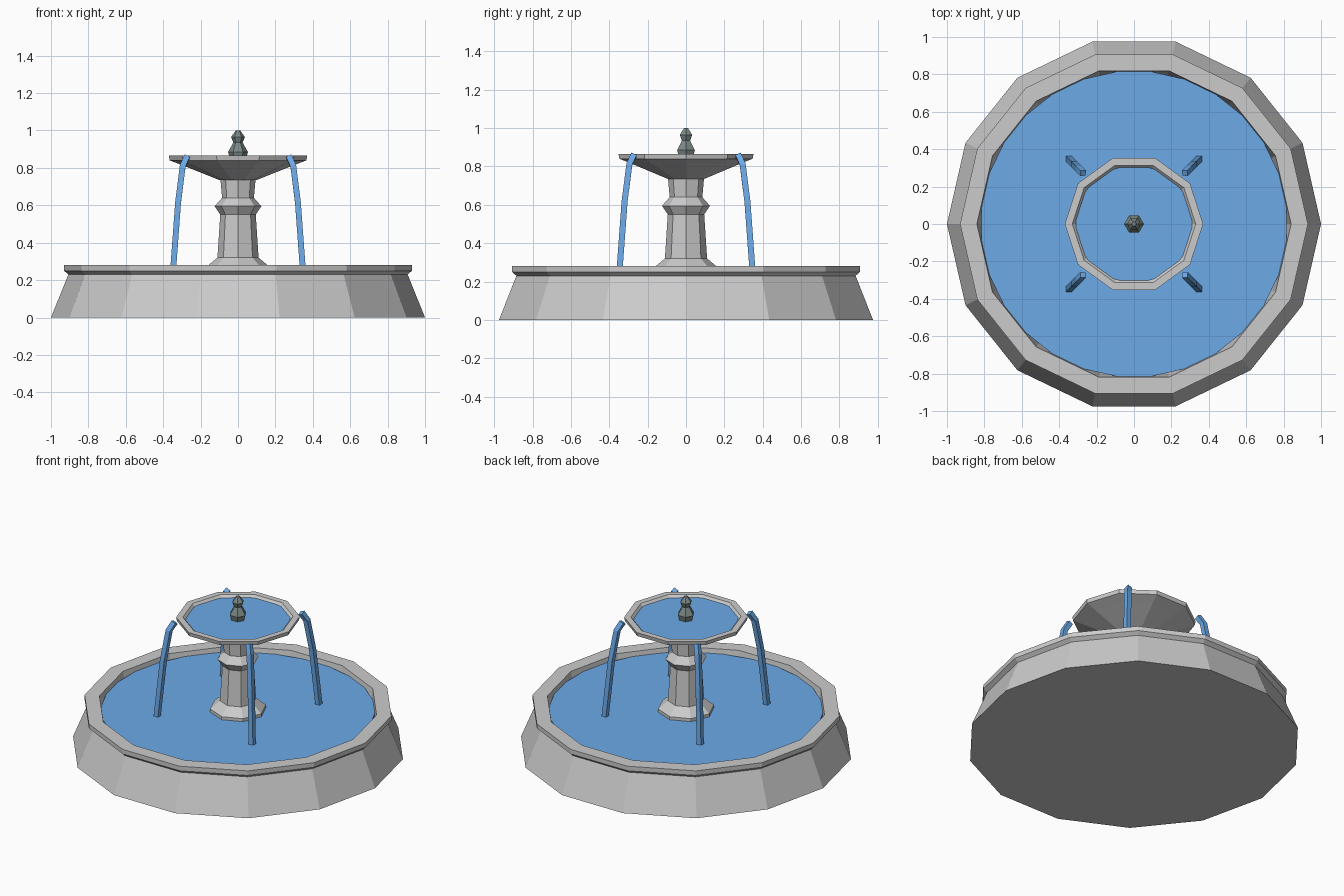
import bpy, bmesh
from math import sin, cos, pi
from mathutils import Vector

if "Cube" in bpy.data.objects:
    bpy.data.objects.remove(bpy.data.objects["Cube"])


def material(name, color):
    m = bpy.data.materials.new(name)
    m.diffuse_color = color
    m.use_nodes = True
    m.node_tree.nodes["Principled BSDF"].inputs["Base Color"].default_value = m.diffuse_color
    return m


WATER = material("water_blue", (0.15, 0.40, 0.80, 1))
PATINA = material("aged_metal", (0.20, 0.25, 0.24, 1))


def skin(name, rings, mat=None):
    """Join equal rings of points with quads and cap both ends."""
    bm = bmesh.new()
    rows = [[bm.verts.new(p) for p in ring] for ring in rings]
    n = len(rows[0])
    for a, b in zip(rows, rows[1:]):
        for i in range(n):
            j = (i + 1) % n
            bm.faces.new((a[i], a[j], b[j], b[i]))
    bm.faces.new(rows[0][::-1])
    bm.faces.new(rows[-1])
    bmesh.ops.recalc_face_normals(bm, faces=bm.faces)
    mesh = bpy.data.meshes.new(name)
    bm.to_mesh(mesh)
    bm.free()
    obj = bpy.data.objects.new(name, mesh)
    bpy.context.collection.objects.link(obj)
    if mat:
        mesh.materials.append(mat)
    return obj


def lathe(name, profile, sides, mat=None, turn=0.0):
    """Faceted turned part from (radius, height) pairs."""
    angles = [2 * pi * (i + turn) / sides for i in range(sides)]
    return skin(name, [[(r * cos(a), r * sin(a), z) for a in angles]
                       for r, z in profile], mat)


def jet(name, path, angle, radius):
    """Four-sided stream falling outward along (distance, height) points."""
    out = Vector((cos(angle), sin(angle), 0))
    side = Vector((-sin(angle), cos(angle), 0))
    pts = [out * d + Vector((0, 0, z)) for d, z in path]
    rings = []
    for i, p in enumerate(pts):
        t = (pts[min(i + 1, len(pts) - 1)] - pts[max(i - 1, 0)]).normalized()
        n = side.cross(t)
        rings.append([p + radius * v for v in (side, n, -side, -n)])
    return skin(name, rings, WATER)


# Lower pool: sloping wall, overhanging lip, hollow inside
lathe("basin", [(1.0, 0), (0.907, 0.23), (0.93, 0.25), (0.93, 0.28),
                (0.84, 0.28), (0.81, 0.10)], 14)
lathe("basin_water", [(0.82, 0.23), (0.82, 0.25)], 28, WATER, 0.5)

# Octagonal pedestal with flared foot and collar
lathe("pedestal", [(0.17, 0.10), (0.17, 0.27), (0.11, 0.32), (0.095, 0.55),
                   (0.125, 0.595), (0.085, 0.64), (0.095, 0.75)], 8)

# Upper bowl
lathe("upper_bowl", [(0.10, 0.735), (0.30, 0.815), (0.365, 0.84), (0.37, 0.865),
                     (0.33, 0.865), (0.29, 0.82)], 10)
lathe("bowl_water", [(0.315, 0.835), (0.315, 0.85)], 20, WATER, 0.5)

# Finial
lathe("finial", [(0.04, 0.84), (0.053, 0.885), (0.025, 0.935),
                 (0.037, 0.965), (0.012, 1.0)], 6, PATINA)

# Four falling water jets on the diagonals
stream = [(0.385, 0.86), (0.418, 0.81), (0.453, 0.615), (0.491, 0.25)]
for k in range(4):
    jet(f"water_jet_{k + 1}", stream, pi / 4 + k * pi / 2, 0.022)
